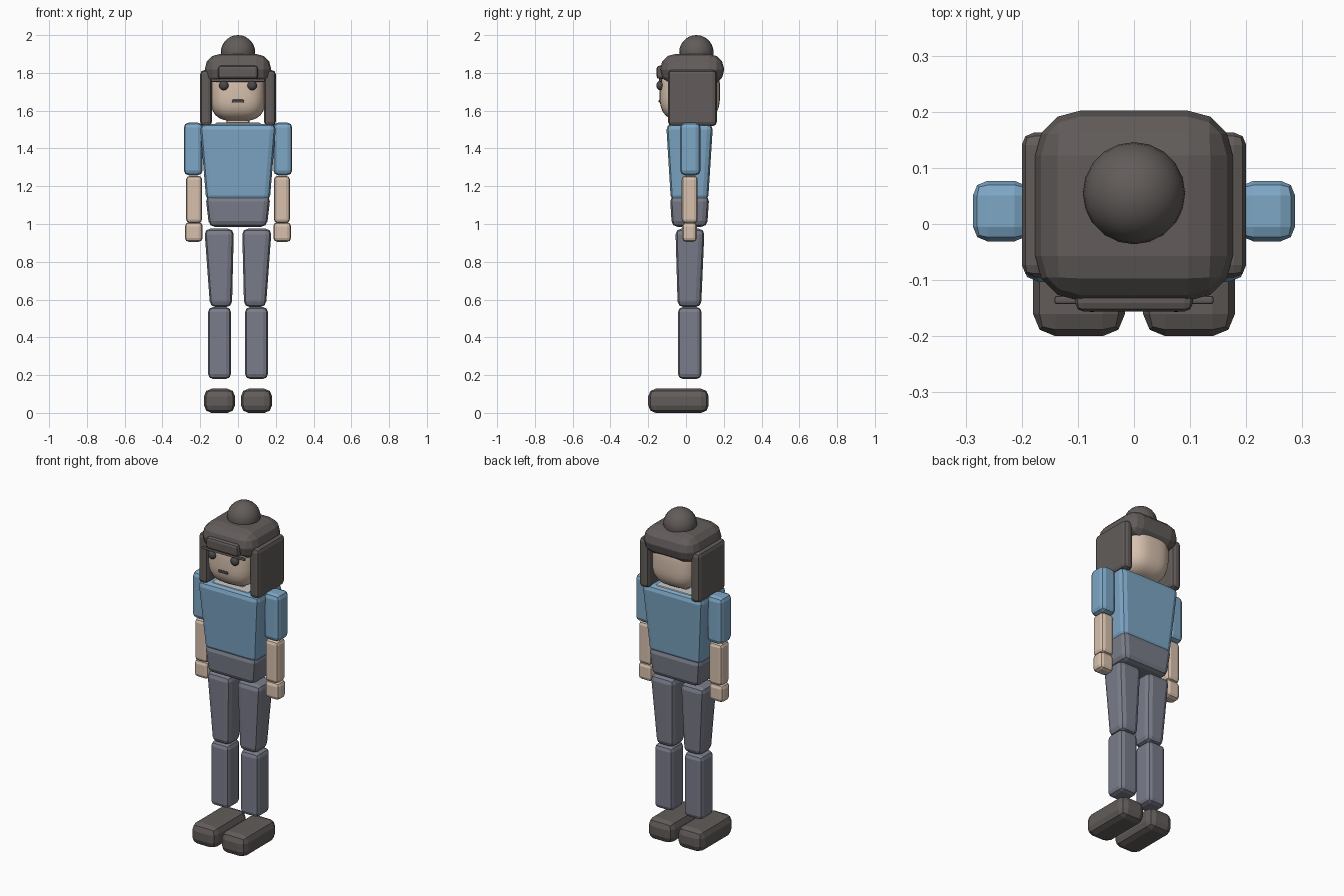
import bpy, bmesh, math
from mathutils import Vector

if "Cube" in bpy.data.objects:
    bpy.data.objects.remove(bpy.data.objects["Cube"])


def material(name, rgb):
    m = bpy.data.materials.new(name)
    m.diffuse_color = (*rgb, 1)
    m.use_nodes = True
    m.node_tree.nodes["Principled BSDF"].inputs["Base Color"].default_value = m.diffuse_color
    return m


BLUE = material("blue_shirt", (0.205, 0.385, 0.56))
TROUSER = material("slate_trousers", (0.195, 0.205, 0.255))
DARK = material("dark_brown_grey", (0.122, 0.108, 0.103))
SKIN = material("skin", (0.68, 0.53, 0.42))
COLLAR = material("pale_grey", (0.58, 0.58, 0.58))
FEATURE = material("charcoal", (0.07, 0.065, 0.065))


def finish(name, bm, mat):
    bmesh.ops.recalc_face_normals(bm, faces=bm.faces)
    me = bpy.data.meshes.new(name)
    bm.to_mesh(me)
    bm.free()
    me.materials.append(mat)
    ob = bpy.data.objects.new(name, me)
    bpy.context.collection.objects.link(ob)
    return ob


def block(name, mat, x, y, z, bevel, low=None, segments=2):
    """Bevelled box over x, y, z ranges; low = (x range, y range) of a tapered bottom."""
    lx, ly = low or (x, y)
    bm = bmesh.new()
    bmesh.ops.create_cube(bm, size=1)
    for v in bm.verts:
        top = v.co.z > 0
        rx, ry = (x, y) if top else (lx, ly)
        v.co = Vector((rx[v.co.x > 0], ry[v.co.y > 0], z[top]))
    bmesh.ops.bevel(bm, geom=bm.edges[:], offset=bevel, segments=segments,
                    profile=0.5, affect='EDGES', clamp_overlap=True)
    return finish(name, bm, mat)


def pair(name, mat, x, y, z, bevel, low=None, segments=2):
    """A right-hand block and its mirrored twin."""
    flip = lambda r: (-r[1], -r[0])
    block(name + "_left", mat, x, y, z, bevel, low, segments)
    block(name + "_right", mat, flip(x), y, z, bevel,
          low and (flip(low[0]), low[1]), segments)


def ball(name, mat, centre, radii, power=2.0, u=24, v=16):
    """Smooth ball; a power above 2 makes it squarer."""
    bm = bmesh.new()
    bmesh.ops.create_uvsphere(bm, u_segments=u, v_segments=v, radius=1)
    for vert in bm.verts:
        c = vert.co
        k = sum(abs(a) ** power for a in c) ** (-1 / power)
        vert.co = Vector([centre[i] + c[i] * k * radii[i] for i in range(3)])
    for f in bm.faces:
        f.smooth = True
    return finish(name, bm, mat)


# Legs and shoes
pair("shoe", DARK, (0.016, 0.18), (-0.20, 0.12), (0, 0.128), 0.04)
pair("lower_leg", TROUSER, (0.038, 0.158), (-0.042, 0.082), (0.18, 0.56), 0.025)
pair("thigh", TROUSER, (0.022, 0.178), (-0.056, 0.098), (0.56, 0.975), 0.03,
     low=((0.032, 0.148), (-0.044, 0.08)))

# Hips and torso
block("hips", TROUSER, (-0.172, 0.172), (-0.085, 0.123), (0.985, 1.15), 0.03,
      low=((-0.153, 0.153), (-0.075, 0.112)))
block("torso", BLUE, (-0.202, 0.202), (-0.105, 0.143), (1.12, 1.53), 0.03,
      low=((-0.168, 0.168), (-0.08, 0.117)))
block("collar", COLLAR, (-0.12, 0.12), (-0.075, 0.115), (1.505, 1.537), 0.008)
block("neck", SKIN, (-0.06, 0.06), (-0.04, 0.08), (1.5, 1.6), 0.015)

# Arms
pair("upper_arm", BLUE, (0.187, 0.287), (-0.031, 0.077), (1.258, 1.537), 0.026)
pair("forearm", SKIN, (0.19, 0.275), (-0.023, 0.062), (1.005, 1.255), 0.02)
pair("hand", SKIN, (0.187, 0.281), (-0.02, 0.058), (0.905, 1.01), 0.022)

# Head and face
ball("head", SKIN, (0, 0.02, 1.70), (0.147, 0.16, 0.155), power=3.2, u=32, v=20)
for side, s in (("left", 1), ("right", -1)):
    ball("eye_" + side, FEATURE, (s * 0.075, -0.137, 1.733), (0.025, 0.02, 0.025),
         u=16, v=10)
block("mouth", FEATURE, (-0.032, 0.032), (-0.145, -0.12), (1.642, 1.658), 0.005)
block("brow_strip", DARK, (-0.142, 0.142), (-0.143, -0.128), (1.752, 1.768), 0.005)

# Hat with front band, ear flaps and pompom
block("hat", DARK, (-0.176, 0.176), (-0.137, 0.202), (1.735, 1.9), 0.08, segments=3)
block("hat_front_band", DARK, (-0.105, 0.105), (-0.156, -0.10), (1.768, 1.838), 0.015)
pair("ear_flap", DARK, (0.138, 0.20), (-0.095, 0.163), (1.518, 1.815), 0.022)
ball("pompom", DARK, (0, 0.055, 1.909), (0.091, 0.091, 0.091), u=20, v=14)
